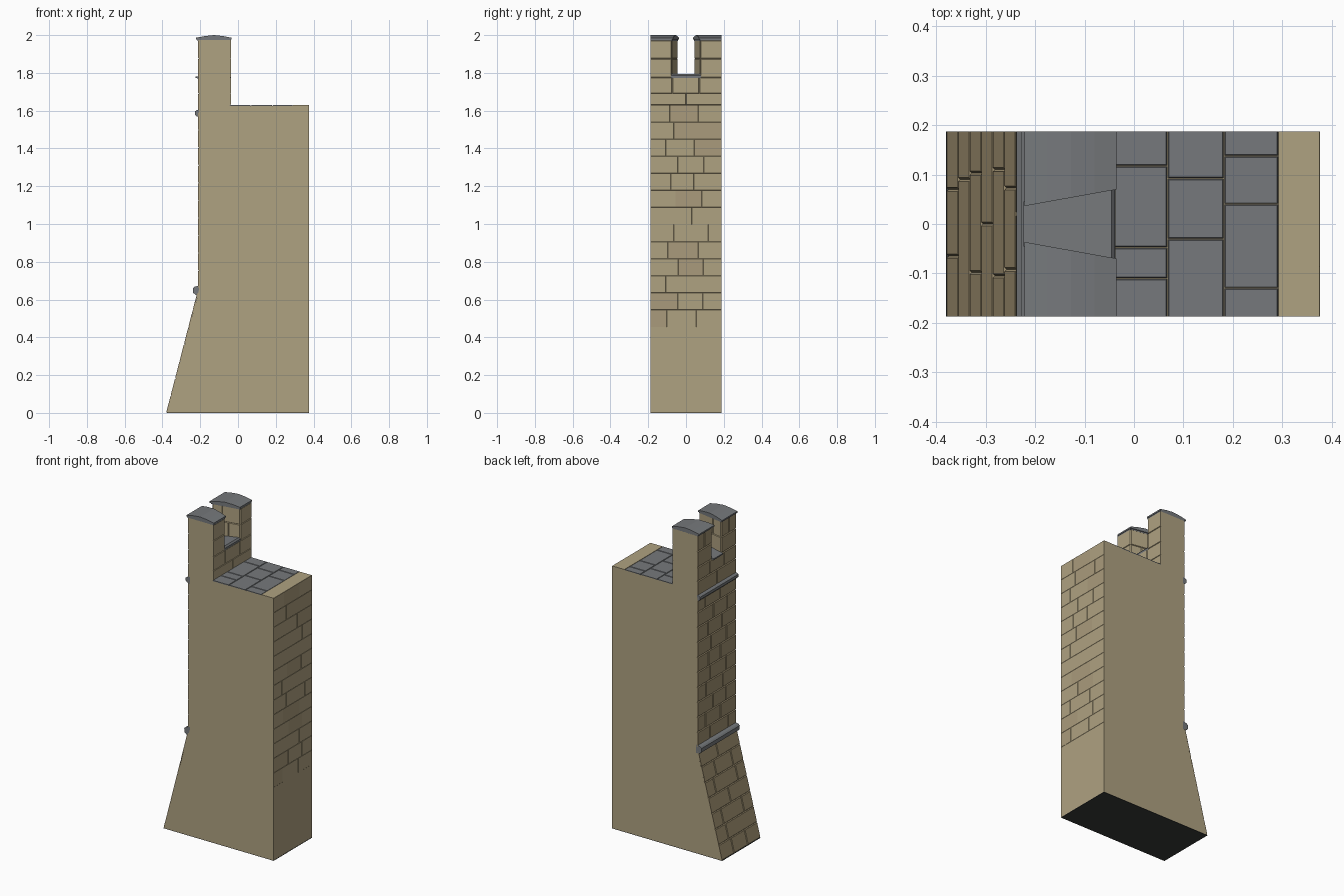
import bpy, bmesh, random
from mathutils import Vector

if "Cube" in bpy.data.objects:
    bpy.data.objects.remove(bpy.data.objects["Cube"])

random.seed(4)
W = 0.1875  # half width of the wall section


def material(name, rgb):
    m = bpy.data.materials.new(name)
    m.diffuse_color = (*rgb, 1)
    m.use_nodes = True
    m.node_tree.nodes["Principled BSDF"].inputs["Base Color"].default_value = m.diffuse_color
    return m


TAN = material("sandstone", (0.43, 0.36, 0.22))
TAN2 = material("sandstone_tint", (0.40, 0.33, 0.20))
BRICK = material("outer_stone", (0.36, 0.29, 0.17))
GREY = material("slate", (0.18, 0.19, 0.20))
DARK = material("underside", (0.04, 0.043, 0.04))


def finish(name, bm, mats):
    bmesh.ops.recalc_face_normals(bm, faces=bm.faces[:])
    me = bpy.data.meshes.new(name)
    bm.to_mesh(me)
    bm.free()
    for m in mats:
        me.materials.append(m)
    ob = bpy.data.objects.new(name, me)
    bpy.context.collection.objects.link(ob)
    return ob


def prism(name, profile, mat, y0=lambda x: -W, y1=lambda x: W):
    """Extrude an x-z profile between two y ends, which may be skewed in x."""
    bm = bmesh.new()
    a = [bm.verts.new((x, y0(x), z)) for x, z in profile]
    b = [bm.verts.new((x, y1(x), z)) for x, z in profile]
    bm.faces.new(a)
    bm.faces.new(b[::-1])
    for i in range(len(a)):
        j = (i + 1) % len(a)
        bm.faces.new((a[i], a[j], b[j], b[i]))
    return finish(name, bm, [mat])


def panel(name, origin, u, v, n, rows, joints, depth, inset, mats):
    """Courses of chamfered blocks laid on a plane; joints[i] are the u limits of row i."""
    o, u, v, n = Vector(origin), Vector(u).normalized(), Vector(v).normalized(), Vector(n).normalized()
    bm = bmesh.new()
    for (v0, v1), js in zip(zip(rows, rows[1:]), joints):
        for u0, u1 in zip(js, js[1:]):
            i0 = 0 if abs(u0 + W) < 1e-6 else inset
            i1 = 0 if abs(u1 - W) < 1e-6 else inset
            back = [(u0, v0), (u1, v0), (u1, v1), (u0, v1)]
            front = [(u0 + i0, v0 + inset), (u1 - i1, v0 + inset),
                     (u1 - i1, v1 - inset), (u0 + i0, v1 - inset)]
            a = [bm.verts.new(o + u * p + v * q) for p, q in back]
            b = [bm.verts.new(o + u * p + v * q + n * depth) for p, q in front]
            k = random.randrange(len(mats))
            faces = [a[::-1], b] + [(a[i], a[(i + 1) % 4], b[(i + 1) % 4], b[i]) for i in range(4)]
            for f in faces:
                bm.faces.new(f).material_index = k
    return finish(name, bm, mats)


def full(*inner):
    return [-W, *inner, W]


def random_joints(count):
    out = []
    for i in range(count):
        s = 0.05 * (i % 2)
        out.append(full(-0.1 + s + random.uniform(-.02, .02), 0.05 + s + random.uniform(-.02, .02)))
    return out


def steps(a, b, n):
    return [a + (b - a) * i / n for i in range(n + 1)]


Y, Z = (0, 1, 0), (0, 0, 1)

# Solid wall with sloping foot
prism("wall_core", [(-0.375, 0.002), (0.3755, 0.002), (0.3755, 1.63), (0.292, 1.63), (0.292, 1.626),
                    (-0.207, 1.626), (-0.207, 0.65)], TAN)
prism("underside", [(-0.38, 0), (0.3765, 0), (0.3765, 0.003), (-0.379, 0.003)], DARK)

# Outer masonry: sloping foot and upright face
panel("sloped_foot_blocks", (-0.375, 0, 0.001), Y, (0.168, 0, 0.65), (-0.65, 0, 0.168),
      steps(0, 0.655, 7),
      [full(-0.065, 0.07), full(0.09), full(-0.098, 0.103), full(0), full(-0.105, 0.11),
       full(-0.092, 0.073), full(0.02)], 0.005, 0.004, [BRICK])
panel("outer_wall_blocks", (-0.207, 0, 0), Y, Z, (-1, 0, 0), steps(0.66, 1.59, 10),
      random_joints(10), 0.005, 0.004, [BRICK])

# Faint courses on the inner face
panel("inner_wall_blocks", (0.3755, 0, 0), Y, Z, (1, 0, 0), steps(0.455, 1.63, 13),
      random_joints(13), 0.001, 0.001, [TAN, TAN, TAN2])

# Walkway paving, rows running across the wall
panel("walkway_slabs", (0, 0, 1.624), Y, (1, 0, 0), Z, [-0.045, 0.068, 0.182, 0.292],
      [full(-0.11, -0.048, 0.117), full(-0.03, 0.092), full(-0.13, 0.04, 0.138)],
      0.006, 0.003, [GREY])

# String courses
prism("lower_string_course", [(-0.2, 0.622), (-0.224, 0.625), (-0.237, 0.635), (-0.238, 0.66),
                              (-0.229, 0.668), (-0.2, 0.676)], GREY)
prism("upper_string_course", [(-0.2, 1.565), (-0.218, 1.57), (-0.228, 1.58), (-0.228, 1.596),
                              (-0.22, 1.602), (-0.2, 1.608)], GREY)

# Parapet below the opening
prism("parapet_core", [(-0.207, 1.6), (-0.04, 1.6), (-0.04, 1.776), (-0.207, 1.776)], TAN)
low_joints = [full(0.0), full(-0.073, 0.07)]
panel("parapet_outer_blocks", (-0.207, 0, 0), Y, Z, (-1, 0, 0), [1.6, 1.69, 1.776],
      low_joints, 0.005, 0.004, [BRICK])
panel("parapet_inner_blocks", (-0.041, 0, 0), Y, Z, (1, 0, 0), [1.63, 1.69, 1.776],
      low_joints, 0.004, 0.003, [TAN])


def splay(x, start):
    """Half width of the opening, widening inwards."""
    return start + 0.03 * (x + 0.207) / 0.167


# Sloping sill
prism("opening_sill", [(-0.207, 1.77), (-0.224, 1.773), (-0.224, 1.781), (-0.046, 1.795),
                       (-0.038, 1.786), (-0.038, 1.77)], GREY,
      lambda x: -splay(x, 0.048), lambda x: splay(x, 0.048))

# Two merlons with splayed jambs and ridged caps
rows = [1.776, 1.875, 1.973]
for s, side in ((1, "back"), (-1, "front")):
    end = lambda x: s * W
    prism(side + "_merlon_core", [(-0.207, 1.77), (-0.041, 1.77), (-0.041, 1.973), (-0.207, 1.973)],
          TAN, lambda x: s * splay(x, 0.049), end)
    outer = [sorted([s * 0.047, s * W]), sorted([s * 0.047, s * 0.12, s * W])]
    inner = [sorted([s * 0.077, s * W])] * 2
    panel(side + "_merlon_outer_blocks", (-0.207, 0, 0), Y, Z, (-1, 0, 0), rows, outer,
          0.005, 0.004, [BRICK])
    panel(side + "_merlon_inner_blocks", (-0.041, 0, 0), Y, Z, (1, 0, 0), rows, inner,
          0.004, 0.003, [TAN])
    panel(side + "_merlon_jamb_blocks", (-0.207, s * 0.049, 0), (0.167, s * 0.03, 0), Z,
          (0.03, -s * 0.167, 0), rows, [[0, 0.1, 0.169], [0, 0.06, 0.169]], 0.004, 0.003, [TAN])
    prism(side + "_cap_bed", [(-0.214, 1.97), (-0.038, 1.97), (-0.038, 1.979), (-0.214, 1.979)],
          GREY, lambda x: s * splay(x, 0.044), end)
    prism(side + "_cap", [(-0.222, 1.977), (-0.035, 1.977), (-0.035, 1.986), (-0.08, 1.995),
                          (-0.127, 2.0), (-0.175, 1.995), (-0.222, 1.986)],
          GREY, lambda x: s * splay(x, 0.039), end)
